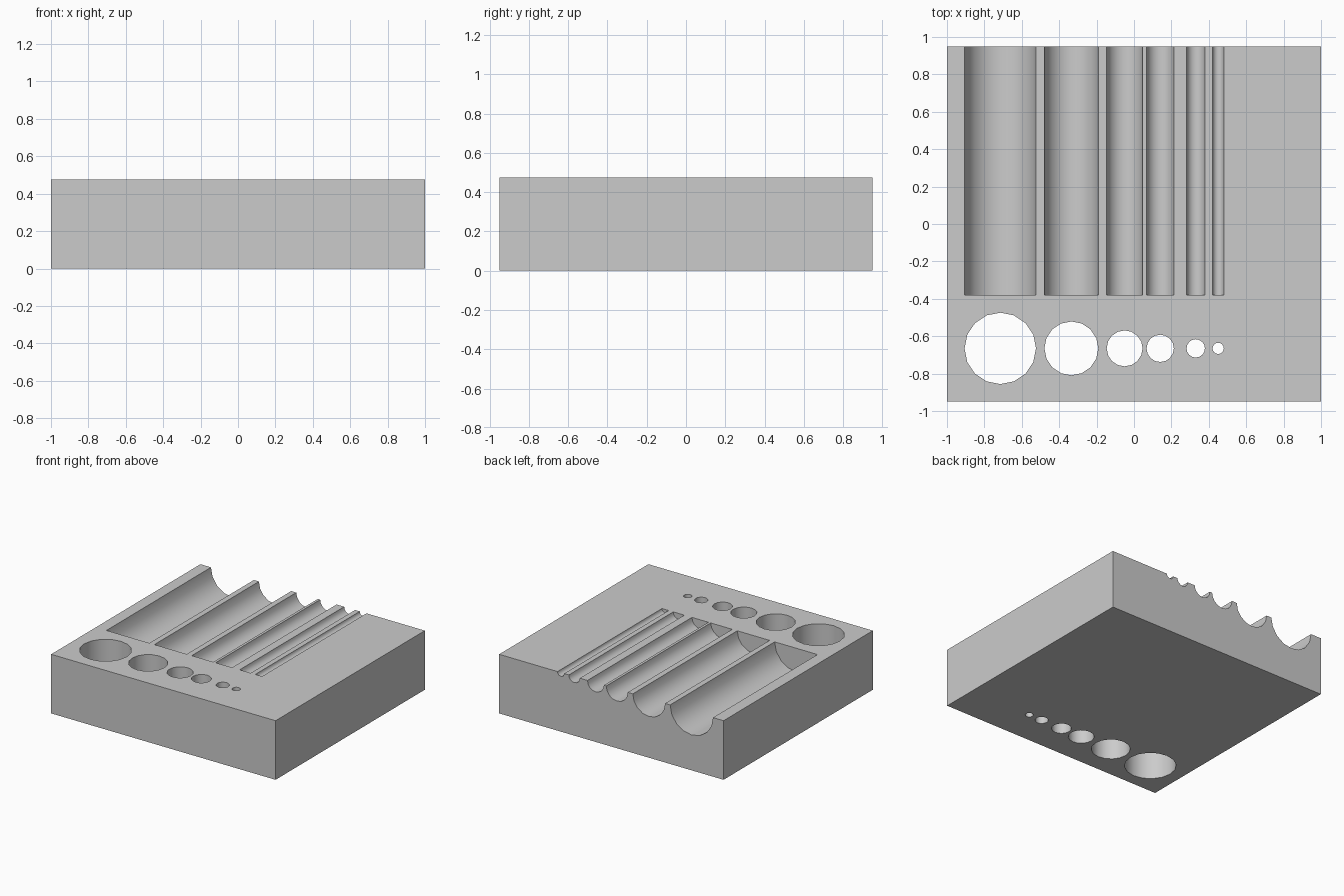
import bpy
import bmesh
import math

cube = bpy.data.objects.get("Cube")
if cube:
    bpy.data.objects.remove(cube, do_unlink=True)

WIDTH, DEPTH, HEIGHT = 2.0, 1.9, 0.476
HOLE_Y, GROOVE_Y = -0.665, -0.38
SIDES = 16
# centre x and radius of each hole and matching groove
SIZES = [(-0.715, 0.191), (-0.335, 0.144), (-0.05, 0.096),
         (0.14, 0.073), (0.33, 0.049), (0.45, 0.03)]

grey = bpy.data.materials.new("grey")
grey.use_nodes = True
colour = (0.6, 0.6, 0.6, 1)
grey.diffuse_color = colour
grey.node_tree.nodes["Principled BSDF"].inputs["Base Color"].default_value = colour


def prism(name, points, direction):
    """Extrude a closed outline along a direction."""
    bm = bmesh.new()
    face = bm.faces.new([bm.verts.new(p) for p in points])
    side = bmesh.ops.extrude_face_region(bm, geom=[face])["geom"]
    bmesh.ops.translate(bm, vec=direction,
                        verts=[v for v in side if isinstance(v, bmesh.types.BMVert)])
    bmesh.ops.recalc_face_normals(bm, faces=bm.faces)
    mesh = bpy.data.meshes.new(name)
    bm.to_mesh(mesh)
    bm.free()
    mesh.materials.append(grey)
    obj = bpy.data.objects.new(name, mesh)
    bpy.context.collection.objects.link(obj)
    return obj


# Solid block
x, y = WIDTH / 2, DEPTH / 2
block = prism("holder_block", [(-x, -y, 0), (x, -y, 0), (x, y, 0), (-x, y, 0)],
              (0, 0, HEIGHT))

# Round through holes and half-round grooves open at the back
cutters = []
for cx, r in SIZES:
    ring = [(r * math.cos(a), r * math.sin(a))
            for a in (i * math.tau / SIDES for i in range(SIDES))]
    cutters.append(prism("hole_cutter", [(cx + u, HOLE_Y + v, -0.1) for u, v in ring],
                         (0, 0, HEIGHT + 0.2)))
    lower = ring[SIDES // 2:] + [ring[0]]
    outline = [(-r, 0.1)] + lower + [(r, 0.1)]
    cutters.append(prism("groove_cutter",
                         [(cx + u, GROOVE_Y, HEIGHT + v) for u, v in outline],
                         (0, y - GROOVE_Y + 0.1, 0)))

bpy.ops.object.select_all(action="DESELECT")
bpy.context.view_layer.objects.active = block
block.select_set(True)
for cutter in cutters:
    cutter.hide_render = True
    mod = block.modifiers.new("cut", "BOOLEAN")
    mod.operation = "DIFFERENCE"
    mod.solver = "EXACT"
    mod.object = cutter
    bpy.ops.object.modifier_apply(modifier=mod.name)
for cutter in cutters:
    bpy.data.objects.remove(cutter, do_unlink=True)

bpy.ops.object.shade_smooth_by_angle(angle=math.radians(30))
